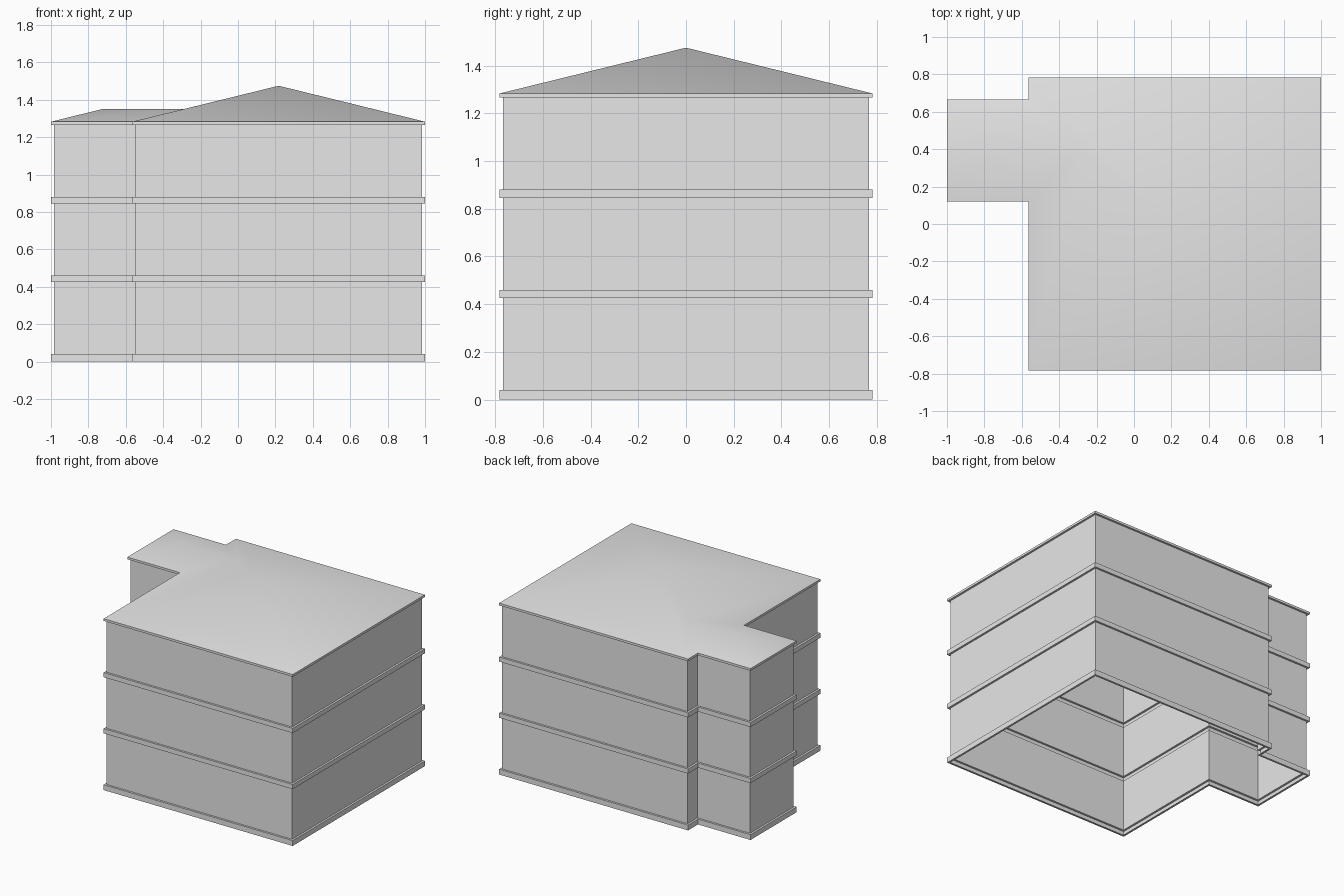
import bpy
import bmesh
from mathutils import Vector

cube = bpy.data.objects.get("Cube")
if cube:
    bpy.data.objects.remove(cube)

GREY = (0.8, 0.8, 0.8, 1.0)
mat = bpy.data.materials.new("plain_grey")
mat.use_nodes = True
mat.diffuse_color = GREY
mat.node_tree.nodes["Principled BSDF"].inputs["Base Color"].default_value = GREY

# Footprint: square main block with a narrow wing on the -x side
X_END, X_MAIN, X_WING = 1.0, -0.565, -1.0
Y_MAIN, Y_LOW, Y_HIGH = 0.782, 0.12, 0.665
FOOTPRINT = [Vector(p) for p in (
    (X_MAIN, -Y_MAIN), (X_END, -Y_MAIN), (X_END, Y_MAIN), (X_MAIN, Y_MAIN),
    (X_MAIN, Y_HIGH), (X_WING, Y_HIGH), (X_WING, Y_LOW), (X_MAIN, Y_LOW))]
INSET = 0.015
EAVES = 1.283
APEX = 1.475


def inset_outline(d):
    """Footprint moved inward by d along both edges at each corner."""
    result = []
    for i, p in enumerate(FOOTPRINT):
        before = (p - FOOTPRINT[i - 1]).normalized()
        after = (FOOTPRINT[(i + 1) % len(FOOTPRINT)] - p).normalized()
        result.append(p + d * (Vector((-before.y, before.x)) + Vector((-after.y, after.x))))
    return result


def finish(name, bm):
    mesh = bpy.data.meshes.new(name)
    bm.to_mesh(mesh)
    bm.free()
    mesh.materials.append(mat)
    obj = bpy.data.objects.new(name, mesh)
    bpy.context.collection.objects.link(obj)
    return obj


def sweep(name, profile):
    """Hollow shell: sweep an (inset, height) profile round the footprint."""
    bm = bmesh.new()
    rings = [[bm.verts.new((p.x, p.y, z)) for p in inset_outline(d)] for d, z in profile]
    n = len(FOOTPRINT)
    for low, high in zip(rings, rings[1:]):
        for i in range(n):
            j = (i + 1) % n
            bm.faces.new((low[i], low[j], high[j], high[i]))
    return finish(name, bm)


# Projecting bands and the storey walls between them
bands = [("base_band", 0.0, 0.04), ("first_floor_band", 0.425, 0.46),
         ("second_floor_band", 0.845, 0.88), ("eaves_band", 1.266, EAVES)]
for name, low, high in bands:
    profile = [(INSET, low), (0, low), (0, high)]
    if name != "eaves_band":
        profile.append((INSET, high))
    sweep(name, profile)

storeys = ("ground_storey_wall", "middle_storey_wall", "upper_storey_wall")
for name, below, above in zip(storeys, bands, bands[1:]):
    sweep(name, [(INSET, below[2]), (INSET, above[1])])

# Hipped roof: pyramid over the main block, ridge over the wing, equal pitch
bm = bmesh.new()
a, b, c, d, q, r, s, p = [bm.verts.new((v.x, v.y, EAVES)) for v in FOOTPRINT]
half = (Y_HIGH - Y_LOW) / 2
ridge_y = (Y_HIGH + Y_LOW) / 2
ridge_z = EAVES + half * (APEX - EAVES) / Y_MAIN
apex = bm.verts.new(((X_MAIN + X_END) / 2, 0, APEX))
hip = bm.verts.new((X_WING + half, ridge_y, ridge_z))
join = bm.verts.new((X_MAIN + half, ridge_y, ridge_z))
for face in ((a, b, apex), (b, c, apex), (c, d, apex),
             (d, q, join, apex), (join, p, a, apex),
             (q, r, hip, join), (r, s, hip), (s, p, join, hip)):
    bm.faces.new(face)
roof = finish("roof", bm)

# Softly shaded roof planes
bpy.ops.object.select_all(action="DESELECT")
roof.select_set(True)
bpy.context.view_layer.objects.active = roof
bpy.ops.object.shade_smooth_by_angle()
